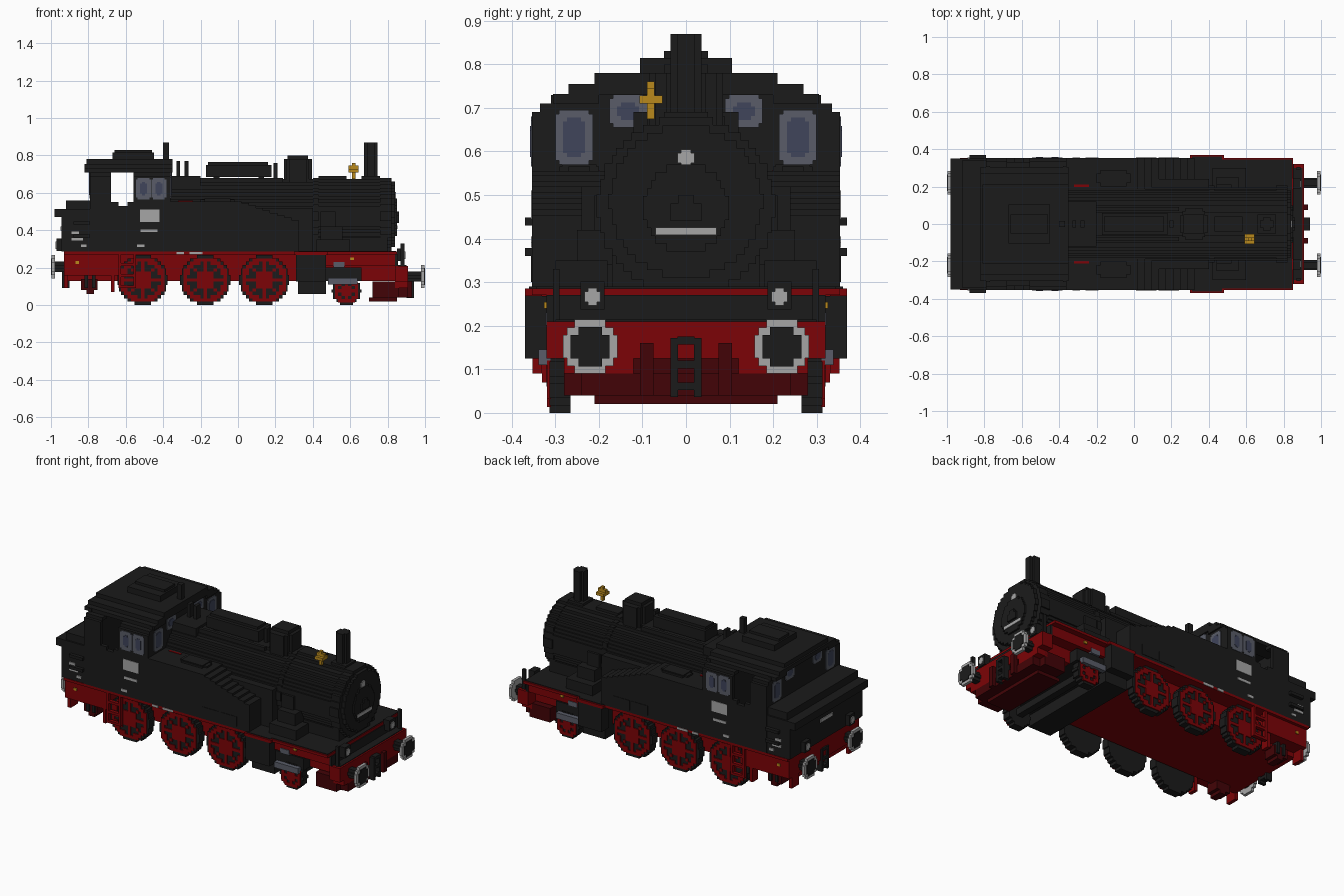
import bpy
import bmesh
import math

if "Cube" in bpy.data.objects:
    bpy.data.objects.remove(bpy.data.objects["Cube"])

CELL = 1.786  # block size; all lengths below are in hundredths of a unit


def material(name, red, green, blue):
    mat = bpy.data.materials.new(name)
    mat.use_nodes = True
    mat.diffuse_color = (red, green, blue, 1)
    mat.node_tree.nodes["Principled BSDF"].inputs["Base Color"].default_value = (red, green, blue, 1)
    return mat


black = material("soot black", .011, .011, .011)
red = material("frame red", .2, .001, .002)
dark_red = material("dark red", .055, .001, .002)
silver = material("light grey", .38, .38, .38)
slate = material("window frame slate", .1, .108, .138)
glass = material("window glass blue", .05, .058, .105)
brass = material("bell brass", .48, .25, .012)


def box(x, y, z):
    return (x, y, z)


def mirrored(boxes):
    return list(boxes) + [box(x, (-y[1], -y[0]), z) for x, y, z in boxes]


def facing(axis, span, across, z):
    """Box whose depth runs along the given axis."""
    return box(span, across, z) if axis == "x" else box(across, span, z)


def part(name, mat, *boxes):
    """One object joined from axis-aligned blocks."""
    bm = bmesh.new()
    for spans in boxes:
        made = bmesh.ops.create_cube(bm, size=1)
        for vert in made["verts"]:
            for i, (low, high) in enumerate(spans):
                vert.co[i] = (low + high) / 200 + vert.co[i] * (high - low) / 100
    mesh = bpy.data.meshes.new(name)
    bm.to_mesh(mesh)
    bm.free()
    mesh.materials.append(mat)
    obj = bpy.data.objects.new(name, mesh)
    bpy.context.collection.objects.link(obj)
    return obj


def disc(axis, span, centre, height, radius):
    """Stepped round made of one block per row."""
    rows = max(2, round(2 * radius / CELL))
    step = 2 * radius / rows
    out = []
    for i in range(rows):
        low = -radius + i * step
        half = math.sqrt(radius ** 2 - (low + step / 2) ** 2)
        half = max(CELL / 2, round(half / CELL * 2) * CELL / 2)
        out.append(facing(axis, span, (centre - half, centre + half), (height + low, height + low + step)))
    return out


def spoked(span, centre, height, radius, spokes):
    """Blocks forming a rim, hub and spokes."""
    count = int(radius / CELL) + 1
    h = CELL / 2
    out = []
    for i in range(-count, count + 1):
        for j in range(-count, count + 1):
            across, up = i * CELL, j * CELL
            dist = math.hypot(across, up)
            turn = math.atan2(up, across) * spokes / math.tau
            off = abs(turn - round(turn)) * math.tau / spokes * dist
            if dist < radius and (dist > radius * .76 or dist < radius * .36 or off < radius * .1):
                out.append(box((centre + across - h, centre + across + h), span, (height + up - h, height + up + h)))
    return out


def rounded(axis, span, across, z, cut):
    """Thin plate with notched corners."""
    a, b = across
    low, high = z
    return [facing(axis, span, (a + cut, b - cut), (low, high)),
            facing(axis, span, (a, b), (low + cut, high - cut))]


def window(name, axis, face, direction, across, z, border):
    for label, mat, inset, depth in (("frame", slate, 0, .4), ("pane", glass, border, .6)):
        span = tuple(sorted((face - direction * .2, face + direction * depth)))
        shape = rounded(axis, span, (across[0] + inset, across[1] - inset), (z[0] + inset, z[1] - inset), .9)
        part(name + "_" + label, mat, *shape)


# Frame and running boards
part("main_frame", red, box((-92, 85), (-25, 25), (13, 27)))
part("running_board", red, box((-93, 85), (-35.3, 35.3), (27, 28.6)))
part("rear_frame", red, box((-93, -64), (-33.5, 33.5), (15.8, 27)),
     *mirrored([box((-93, -91), (24, 31), (9, 16)), box((-68, -66), (28, 33), (7, 16))]))
part("front_side_frame", red, *mirrored([box((47, 84), (24, 31.8), (21, 27))]))
part("front_platform", black, box((26, 84.5), (-34.4, 34.4), (28.4, 29)), box((84, 85.5), (-32, 32), (21, 27)),
     box((85, 90), (-30, 30), (20.8, 21.4)))
part("front_beam", red, box((84, 91), (-32, 32), (12.5, 21)), *mirrored([box((84, 91), (12, 28), (9, 13))]))
part("front_guard", dark_red, box((72, 86), (-28, 28), (4, 12.5)), box((70, 85), (-21, 21), (2, 4)),
     box((85, 91), (-24, 24), (4, 9)), *mirrored([box((90, 93), (7.5, 10.5), (4, 16))]))
part("rear_hangers", dark_red, *mirrored([box((-84, -75), (20, 28), (8, 14)), box((-81, -77), (20, 28), (6, 8))]))
part("rear_hanger_brackets", black, *mirrored([box((x, x + CELL), (22, 29), (9, 16)) for x in (-82, -78)]))
part("cab_ladders", red, *mirrored([box((x, x + 1.5), (33, 35.2), (9, 27)) for x in (-64, -56)]
                                   + [box((-64, -55), (33, 35.2), (z, z + 1.5)) for z in (9, 15, 21)]))
part("frame_studs", brass, *mirrored([box((-87, -85), (33, 34), (22, 23.5)), box((60, 62), (31, 32.6), (24, 25.5))]))

# Wheels: black tyres with red spoked faces
for number, (centre, radius) in enumerate(((-51, 13.4), (-17.5, 13.4), (14, 13.4), (58, 7.6)), 1):
    tyre = disc("y", (26.5, 31.3), centre, radius, radius)
    face = spoked((31, 31.9), centre, radius, radius * .93, 8)
    part("wheel_tyres_%d" % number, black, *mirrored(tyre))
    part("wheel_spokes_%d" % number, red, *mirrored(face))
part("front_axle", black, box((56, 60), (-27, 27), (6, 10)))

# Cylinders and piston gear
part("cylinders", black, box((32, 47), (-32, 32), (6, 26)),
     *mirrored([box((31, 47), (30, 37), (12.5, 26.8)), box((31, 47), (33, 36), (28, 29))]))
part("cylinder_caps", red, *mirrored([box((30, 48), (33, 37), (26.8, 28.6))]))
part("piston_rods", slate, *mirrored([box((48, 64), (31, 33.8), (11, 14.5)), box((51, 57), (30, 32.2), (20, 23))]))
part("piston_brackets", black, box((47, 66), (-31, 31), (12.8, 20)))

# Boiler and smokebox
part("boiler", black, *disc("x", (-37, 81), 0, 47.5, 20))
part("smokebox_rings", black, *disc("x", (40, 43), 0, 47.5, 20.4), *disc("x", (76, 82), 0, 47.5, 20.4))
part("smokebox_door", black, *disc("x", (80, 84), 0, 48.5, 17.5), *disc("x", (83, 85), 0, 47, 10))
part("smokebox_hinge", black, box((84, 86), (-3.5, 3.5), (44, 48)), box((84, 86), (-1.8, 1.8), (48, 50)))
part("boiler_saddle", black, box((40, 80), (-17, 17), (27, 36)), box((-36, 40), (-24, 24), (28, 52)))
part("steam_pipes", black, *mirrored([box((42, 60), (18, 30), (28, 35)), box((44, 56), (17, 25), (34, 42)),
                                      box((44, 52), (15, 21), (42, 50))]))
part("number_plate", silver, box((84.5, 85.4), (-7, 7), (40.8, 42.5)))
part("door_marks", silver, *rounded("x", (83.5, 84.6), (-2, 2), (56.5, 60.5), .8),
     box((83.5, 84.6), (-7, -5.3), (50, 53.5)))

# Side tanks, with the front stepping down
tank = [box((-37, 2), (18, 35.3), (28.6, 55.5))]
steps = 8
for i in range(steps):
    start = 2 + i * 3.8
    tank.append(box((start, start + 3.8), (18, 35.3), (28.6, 54.5 - i * 1.3)))
part("side_tanks", black, *mirrored(tank))
part("tank_lids", black, *mirrored(
    rounded("x", (-18, -4), (20, 29), (55, 57), .5) + [box((-20, -2), (22, 27), (55, 56.5))]))
part("tank_panels", black, *mirrored([box((x, x + 11), (35, 35.6), (30, 36)) for x in (1, 13)]))
part("tank_pipes", red, *mirrored([box((-32, -24), (19.8, 21), (55, 55.8))]))

# Cab with open sides
sides = [box((-79, -37), (33, 35.3), (28.6, 53))]
for span, top in (((-79, -64), 55), ((-59, -37), 55), ((-79, -68), 69), ((-56, -36), 69)):
    sides.append(box(span, (33, 35.3), (52, top)))
for span in ((-79, -68), (-56, -36)):
    sides.append(box(span, (29, 33.5), (69, 71)))
part("cab_sides", black, *mirrored(sides))
part("cab_floor", black, box((-79, -37), (-34, 34), (28.5, 30)))
for name, span in (("rear", (-79, -77)), ("front", (-38, -36))):
    part("cab_%s_wall" % name, black, box(span, (-34, 34), (29, 69)), box(span, (-31, 31), (69, 73)))
part("cab_roof", black, box((-82, -35), (-27, 27), (73, 75.5)), box((-81, -35), (-21, 21), (75.5, 78)),
     *mirrored([box((-82, -35), (20, 30.5), (71, 73.2))]))
part("roof_vent", black, box((-67, -45), (-10.5, 10.5), (78, 81.5)), box((-66, -46), (-5, 5), (81.5, 83)))
part("cab_whistle_pipe", black, box((-40, -37), (-1.5, 1.5), (68, 87)))

# Windows
for side in (-1, 1):
    for first in (-54.5, -46.3):
        window("cab_side_window", "y", side * 35.2, side, (first, first + 8), (56.5, 68), 2.2)
    for low, high, z in ((21.4, 30, (57, 69.5)), (9, 17.6, (65.5, 73))):
        across = tuple(sorted((side * low, side * high)))
        window("cab_front_window", "x", -36, 1, across, z, 1.75)
        window("cab_rear_window", "x", -79, -1, across, z, 1.75)

# Coal bunker
part("bunker", black, box((-94.5, -79), (-35, 35), (28.6, 50)), box((-92, -79), (-34, 34), (50, 56)))
part("bunker_ledge", black, box((-98, -79), (-35, 35), (47, 51.5)))
part("bunker_handrails", black, *mirrored([box((-88, -79), (34, 37), (z, z + CELL)) for z in (36, 43)]))

# Painted plates
labels = [((-52.5, -42), (44.5, 51)), ((-52, -43), (39, 40.5)), ((-54, -50), (31, 32.5)),
          ((-89, -85), (37.9, 39.4)), ((-89, -83), (34.4, 35.9)), ((-84, -81), (31, 32.5)),
          ((-33, -29), (27.1, 28.5)), ((-26, -19), (27.1, 28.5))]
part("side_plates", silver, *mirrored([box(x, (34.8, 35.6), z) for x, z in labels]))
part("rear_plate", silver, box((-95, -94), (-6, 6), (40, 42)))

# Boiler-top fittings
part("chimney", black, *[box((x, 142 - x), (-y, y), (60, 87)) for x, y in ((67.5, 2), (69, 3.6))],
     box((66, 76), (-5, 5), (64, 69)))
part("steam_dome", black, *[box((32 - a, 32 + a), (-b, b), (60, top))
                           for a, b, top in ((7.5, 4.5, 78), (6, 7, 78), (4.5, 8.5, 78), (5.5, 5, 80))])
part("feed_heater", black, box((-17, 18), (-6, 6), (68.5, 75)), box((-16, 16), (-4, 4), (75, 76.5)),
     box((-13, -10), (-5, 5), (65, 70)), box((11, 14), (-5, 5), (65, 70)))
part("boiler_pipes", black, box((-33, -31), (-2, 2), (66, 77)), box((-28.5, -26.5), (-2, 2), (66, 77)),
     box((19, 21), (-2, 2), (66, 76)), box((-36, 24), (-9, -7), (65, 68)), box((-36, 24), (7, 9), (65, 68)),
     box((-36, -20), (-12, 12), (64, 69)), box((43, 58), (-4, 4), (66, 69)))
part("bell", brass, box((60.9, 62.7), (-9, -7.2), (67.5, 76)), box((59.2, 64.4), (-9, -7.2), (71, 74.6)),
     box((59.2, 64.4), (-10.7, -5.4), (71, 72.8)))

# Buffers, lamps and coupling at both ends
for name, end, height in (("front", 1, 15.2), ("rear", -1, 20.5)):
    def outward(low, high):
        return tuple(sorted((end * low, end * high)))
    part(name + "_buffer_shafts", black, *mirrored(disc("x", outward(90, 98), 22, height, 2.7)))
    part(name + "_buffer_rims", silver, *mirrored(disc("x", outward(97.8, 99.6), 22, height, 6.2)))
    part(name + "_buffer_faces", black, *mirrored(disc("x", outward(99, 100), 22, height, 4.5)))
    lamp = height + 11.5
    base = 85 if end > 0 else 93
    part(name + "_lamp_housings", black, *mirrored([box(outward(base, base + 4), (18.7, 24.2), (lamp - 3, lamp + 3.5))]))
    part(name + "_lamps", silver, *mirrored(rounded("x", outward(base + 3.5, base + 4.5), (19.6, 23.3), (lamp - 2, lamp + 2), .8)))
    part(name + "_coupling", black, *mirrored([box(outward(90, 94), (1.8, 3.5), (height - 11.5, height + 2))]),
         *[box(outward(90, 94), (-2, 2), (height - drop, height - drop + CELL)) for drop in (10, 5, -.5)])
part("platform_posts", black, *mirrored([box((87, 89), (29, 30.5), (21, 33))]))
